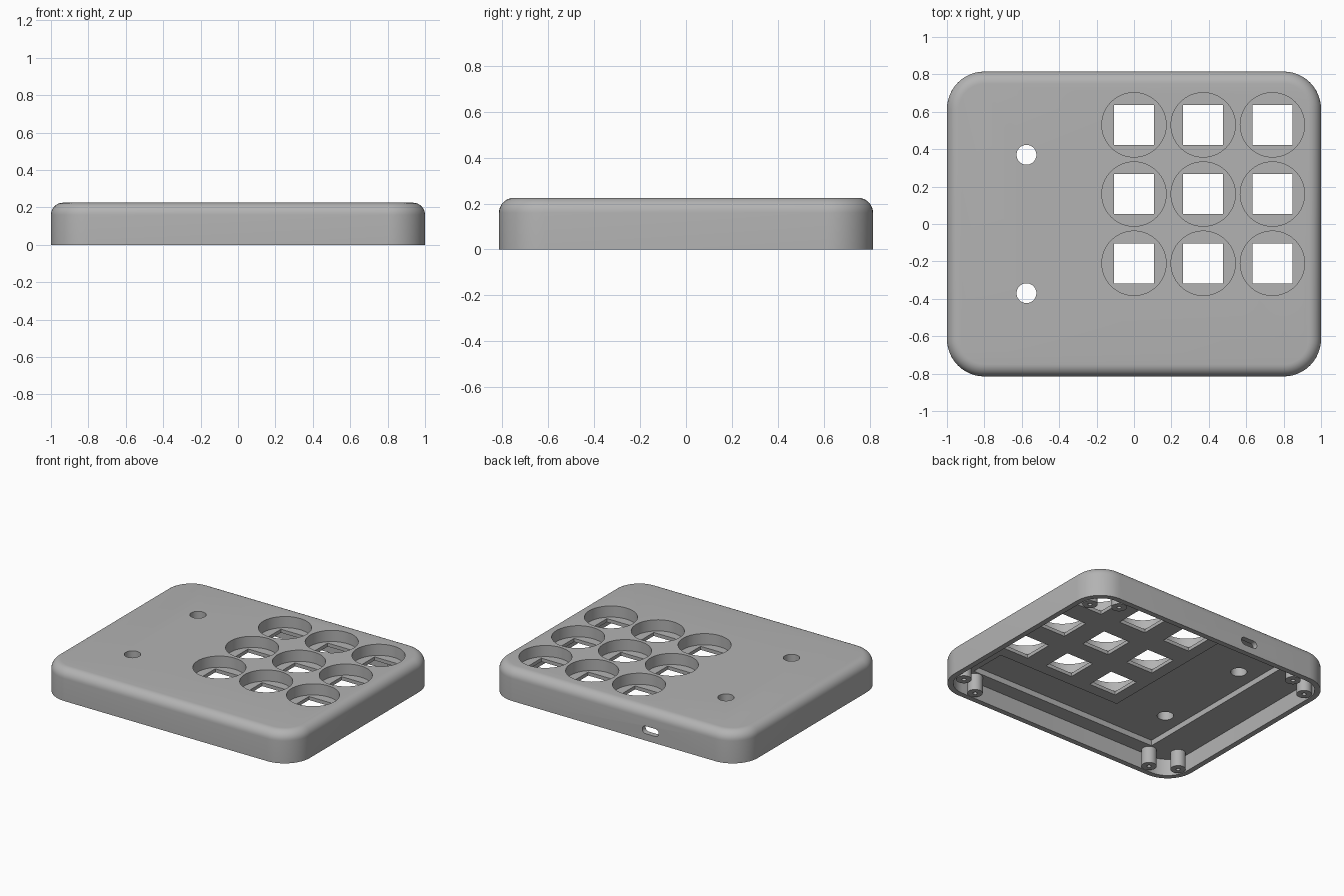
import bpy, bmesh, math

cube = bpy.data.objects.get("Cube")
if cube:
    bpy.data.objects.remove(cube)

grey = bpy.data.materials.new("grey plastic")
grey.use_nodes = True
colour = (0.45, 0.45, 0.45, 1)
grey.diffuse_color = colour
grey.node_tree.nodes["Principled BSDF"].inputs["Base Color"].default_value = colour


def finish(name, bm):
    bmesh.ops.recalc_face_normals(bm, faces=bm.faces)
    mesh = bpy.data.meshes.new(name)
    bm.to_mesh(mesh)
    bm.free()
    mesh.materials.append(grey)
    obj = bpy.data.objects.new(name, mesh)
    bpy.context.collection.objects.link(obj)
    return obj


def rounded_loft(name, levels, hx, hy, radius, steps=12):
    """Stack of rounded rectangles; each level is (inset, z)."""
    bm = bmesh.new()
    rings = []
    for inset, z in levels:
        ring = []
        for k, (sx, sy) in enumerate([(1, 1), (-1, 1), (-1, -1), (1, -1)]):
            for i in range(steps + 1):
                a = math.pi / 2 * (k + i / steps)
                r = radius - inset
                ring.append(bm.verts.new((sx * (hx - radius) + r * math.cos(a),
                                          sy * (hy - radius) + r * math.sin(a), z)))
        rings.append(ring)
    for low, high in zip(rings, rings[1:]):
        for i in range(len(low)):
            j = (i + 1) % len(low)
            bm.faces.new((low[i], low[j], high[j], high[i]))
    bm.faces.new(rings[0])
    bm.faces.new(rings[-1])
    return finish(name, bm)


def box(name, x0, x1, y0, y1, z0, z1):
    bm = bmesh.new()
    bmesh.ops.create_cube(bm, size=1)
    for v in bm.verts:
        v.co = (x1 if v.co.x > 0 else x0, y1 if v.co.y > 0 else y0, z1 if v.co.z > 0 else z0)
    return finish(name, bm)


def cylinder(name, x, y, r, z0, z1, sides=48):
    bm = bmesh.new()
    bmesh.ops.create_cone(bm, cap_ends=True, segments=sides, radius1=r, radius2=r, depth=z1 - z0)
    bmesh.ops.translate(bm, verts=bm.verts, vec=(x, y, (z0 + z1) / 2))
    return finish(name, bm)


def cut(target, cutter):
    mod = target.modifiers.new("cut", "BOOLEAN")
    mod.operation = "DIFFERENCE"
    mod.solver = "EXACT"
    mod.object = cutter
    bpy.context.view_layer.objects.active = target
    bpy.ops.object.modifier_apply(modifier=mod.name)
    bpy.data.objects.remove(cutter)


def smooth(obj):
    bpy.ops.object.select_all(action="DESELECT")
    obj.select_set(True)
    bpy.context.view_layer.objects.active = obj
    bpy.ops.object.shade_smooth_by_angle(angle=math.radians(30))


# Outer shell with a rounded top edge
HX, HY, TOP, FILLET, CEILING = 1.0, 0.815, 0.225, 0.065, 0.12
levels = [(0, 0)]
for i in range(9):
    a = math.pi / 2 * i / 8
    levels.append((FILLET * (1 - math.cos(a)), TOP - FILLET * (1 - math.sin(a))))
case = rounded_loft("case_shell", levels, HX, HY, 0.2)

# Hollow underside, plus the deeper L-shaped pocket beside the key plate
cut(case, rounded_loft("cavity", [(0, -0.1), (0, CEILING)], HX - 0.038, HY - 0.038, 0.162))
cut(case, box("pocket_side", -0.71, -0.19, -0.67, 0.67, 0.05, 0.16))
cut(case, box("pocket_front", -0.2, 0.79, -0.67, -0.4, 0.05, 0.16))

# Key wells with square switch openings
for x in (0, 0.37, 0.74):
    for y in (0.53, 0.16, -0.21):
        cut(case, cylinder("key_well", x, y, 0.172, 0.145, 0.4, 64))
        cut(case, box("switch_opening", x - 0.107, x + 0.107, y - 0.107, y + 0.107, 0, 0.3))

# Two round control holes
for y in (-0.37, 0.37):
    cut(case, cylinder("control_hole", -0.575, y, 0.053, 0, 0.4))

# Cable slot in the back wall
slot = rounded_loft("cable_slot", [(0, -0.1), (0, 0.1)], 0.065, 0.027, 0.0265, 8)
slot.rotation_euler.x = math.pi / 2
slot.location = (-0.29, HY, 0.076)
bpy.context.view_layer.update()
cut(case, slot)
smooth(case)

# Screw posts, two in each corner
for sx in (-1, 1):
    for sy in (-1, 1):
        for x, y in ((0.735, 0.725), (0.905, 0.635)):
            post = cylinder("screw_post", sx * x, sy * y, 0.05, 0, CEILING + 0.005, 32)
            cut(post, cylinder("screw_hole", sx * x, sy * y, 0.014, -0.1, 0.1, 16))
            smooth(post)
